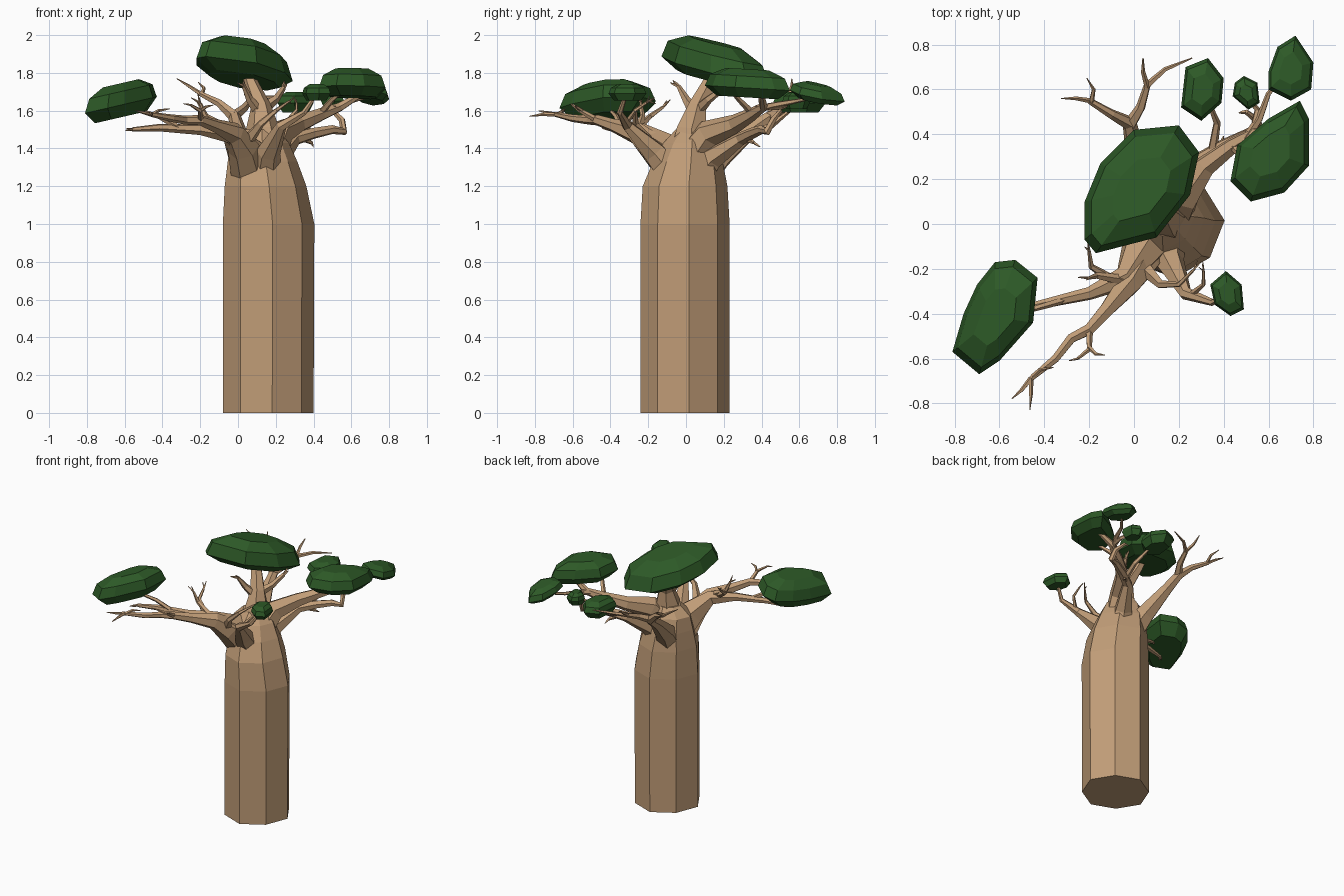
import bpy, bmesh, math, random
from mathutils import Vector, Quaternion

random.seed(4)


def material(name, rgb):
    m = bpy.data.materials.new(name)
    m.diffuse_color = (*rgb, 1)
    return m


BARK = material("bark", (0.53, 0.335, 0.185))
LEAF = material("leaf", (0.026, 0.1, 0.02))


def finish(name, bm, mat):
    bmesh.ops.recalc_face_normals(bm, faces=bm.faces)
    me = bpy.data.meshes.new(name)
    bm.to_mesh(me)
    bm.free()
    me.materials.append(mat)
    ob = bpy.data.objects.new(name, me)
    bpy.context.collection.objects.link(ob)


def skin_rings(bm, rings):
    rings = [[bm.verts.new(p) for p in r] for r in rings]
    n = len(rings[0])
    for a, b in zip(rings, rings[1:]):
        for i in range(n):
            j = (i + 1) % n
            bm.faces.new((a[i], a[j], b[j], b[i]))
    bm.faces.new(rings[0][::-1])
    bm.faces.new(rings[-1])


def sweep(bm, path, sides=6):
    """Tube through (x, y, z, radius) points."""
    pts = [Vector(p[:3]) for p in path]
    prev, rot, rings = Vector((0, 0, 1)), Quaternion(), []
    for i, p in enumerate(pts):
        d = (pts[min(i + 1, len(pts) - 1)] - pts[max(i - 1, 0)]).normalized()
        rot = prev.rotation_difference(d) @ rot
        prev, r = d, path[i][3]
        rings.append([p + rot @ Vector((r * math.cos(t), r * math.sin(t), 0))
                      for t in (math.tau * k / sides for k in range(sides))])
    skin_rings(bm, rings)


def limb(name, *paths, twigs=2, length=0.09):
    """Main branch, its side branches and small forked twigs at blunt tips."""
    bm = bmesh.new()
    for k, path in enumerate(paths):
        sweep(bm, path, 6 if k == 0 else 5)
        if path[-1][3] < 0.004:
            continue
        tip, before = Vector(path[-1][:3]), Vector(path[-2][:3])
        d = (tip - before).normalized()
        for _ in range(twigs):
            off = Vector([random.uniform(-0.7, 0.7) for _ in range(3)])
            e = tip + (d + off).normalized() * length * random.uniform(0.6, 1)
            r = path[-1][3] * 0.8
            sweep(bm, [(*tip, r), (*tip.lerp(e, 0.5), r * 0.8), (*e, 0.002)], 4)
    finish(name, bm, BARK)


def canopy(name, outline, z, up, down, sx=0.0, sy=0.0):
    """Faceted leaf cushion: hull of scaled copies of its plan outline."""
    cx = (min(p[0] for p in outline) + max(p[0] for p in outline)) / 2
    cy = (min(p[1] for p in outline) + max(p[1] for p in outline)) / 2
    bm = bmesh.new()
    for s, h in ((0.72, -down), (1, 0), (0.88, up * 0.62), (0.5, up)):
        for x, y in outline:
            dx, dy = (x - cx) * s, (y - cy) * s
            bm.verts.new((cx + dx, cy + dy, z + h + sx * dx + sy * dy))
    res = bmesh.ops.convex_hull(bm, input=bm.verts)
    junk = [v for v in res["geom_interior"] if isinstance(v, bmesh.types.BMVert)]
    bmesh.ops.delete(bm, geom=junk, context='VERTS')
    bmesh.ops.dissolve_limit(bm, angle_limit=math.radians(5),
                             verts=bm.verts, edges=bm.edges)
    finish(name, bm, LEAF)


# Eight-sided trunk, narrowing into the shoulders: z, cx, cy, rx, ry
bm = bmesh.new()
rings = []
for z, cx, cy, rx, ry in ((0, .16, -.005, .241, .237), (1, .162, -.005, .243, .237),
                          (1.2, .146, -.005, .217, .225), (1.33, .13, .01, .185, .185),
                          (1.43, .115, .02, .155, .14), (1.5, .12, .03, .09, .085)):
    ring = []
    for k in range(8):
        a, s = math.radians(5 + 45 * k), (1, .95)[k % 2]
        ring.append((cx + s * rx * math.cos(a), cy + s * ry * math.sin(a), z))
    rings.append(ring)
skin_rings(bm, rings)
finish("trunk", bm, BARK)

# Central limb under the crown
limb("central_limb",
     [(.14, .02, 1.36, .12), (.13, .03, 1.5, .09), (.12, .06, 1.62, .055),
      (.07, .12, 1.74, .04), (.05, .16, 1.81, .03)],
     [(.12, .05, 1.58, .035), (.06, .0, 1.66, .022), (.03, -.04, 1.73, .012)],
     [(.12, .06, 1.6, .035), (.2, .12, 1.66, .022), (.24, .2, 1.72, .014)],
     length=.06)

# Front left shoulder, splitting into the two long left branches
limb("left_limb",
     [(.1, .02, 1.22, .1), (.04, -.11, 1.39, .1), (-.04, -.24, 1.48, .055),
      (-.2, -.31, 1.5, .03), (-.42, -.36, 1.51, .02), (-.56, -.39, 1.5, .012)],
     [(-.3, -.335, 1.5, .018), (-.42, -.37, 1.57, .014), (-.52, -.4, 1.6, .01)],
     [(-.08, -.26, 1.5, .025), (-.19, -.19, 1.57, .014), (-.2, -.12, 1.62, .008)],
     [(-.05, -.25, 1.5, .025), (-.17, -.23, 1.57, .015), (-.2, -.24, 1.64, .008)],
     length=.07)
limb("front_left_limb",
     [(.08, .0, 1.2, .11), (.03, -.17, 1.4, .085), (-.02, -.26, 1.48, .06),
      (-.12, -.38, 1.52, .036), (-.2, -.47, 1.55, .028), (-.28, -.51, 1.55, .024),
      (-.35, -.6, 1.56, .02), (-.46, -.69, 1.58, .013)],
     [(-.46, -.69, 1.58, .012), (-.46, -.76, 1.58, .009), (-.465, -.83, 1.57, .002)],
     [(-.46, -.69, 1.58, .012), (-.5, -.74, 1.59, .009), (-.545, -.78, 1.6, .002)],
     [(-.45, -.68, 1.58, .012), (-.42, -.65, 1.6, .009), (-.36, -.64, 1.61, .002)],
     [(-.2, -.47, 1.55, .018), (-.2, -.56, 1.6, .012), (-.25, -.6, 1.63, .007)],
     [(-.2, -.55, 1.6, .011), (-.17, -.58, 1.62, .008), (-.13, -.585, 1.63, .002)],
     twigs=1, length=.05)

# Front right limb carrying the small front cushion
limb("front_right_limb",
     [(.14, -.02, 1.2, .09), (.16, -.17, 1.38, .065), (.23, -.31, 1.52, .03),
      (.35, -.35, 1.59, .016), (.41, -.32, 1.68, .01)],
     [(.05, -.2, 1.44, .035), (.12, -.27, 1.53, .02), (.2, -.27, 1.6, .012),
      (.27, -.2, 1.65, .006)],
     [(.25, -.32, 1.53, .016), (.31, -.27, 1.6, .01), (.31, -.21, 1.64, .006)],
     length=.05)

# Back right limb to the right cushions
limb("right_limb",
     [(.16, .02, 1.34, .1), (.22, .12, 1.48, .075), (.32, .26, 1.53, .05),
      (.44, .35, 1.58, .036), (.54, .41, 1.62, .025), (.64, .4, 1.68, .016)],
     [(.5, .38, 1.61, .022), (.56, .47, 1.63, .017), (.6, .58, 1.65, .012),
      (.68, .68, 1.67, .008)],
     [(.54, .45, 1.62, .018), (.55, .51, 1.62, .014), (.5, .57, 1.65, .008)],
     [(.44, .35, 1.59, .02), (.5, .28, 1.66, .014), (.55, .24, 1.7, .008)],
     twigs=1, length=.05)
limb("lower_right_limb",
     [(.16, .02, 1.2, .09), (.21, .14, 1.35, .065), (.3, .29, 1.45, .036),
      (.4, .35, 1.48, .03), (.5, .4, 1.5, .024), (.56, .43, 1.49, .022),
      (.55, .46, 1.55, .018), (.5, .5, 1.6, .012)],
     [(.35, .33, 1.47, .022), (.37, .45, 1.52, .017), (.33, .55, 1.6, .009)],
     [(.33, .31, 1.46, .02), (.39, .36, 1.43, .01)],
     twigs=1, length=.05)

# Bare back limb with its two forks
limb("back_limb",
     [(.11, .02, 1.18, .1), (.05, .18, 1.36, .07), (0, .35, 1.5, .042),
      (-.02, .45, 1.57, .034), (-.1, .49, 1.64, .022), (-.2, .55, 1.69, .014)],
     [(-.2, .55, 1.69, .012), (-.26, .56, 1.73, .009), (-.325, .56, 1.77, .002)],
     [(-.19, .545, 1.69, .012), (-.18, .6, 1.72, .009), (-.21, .65, 1.75, .002)],
     [(-.02, .44, 1.57, .03), (.03, .52, 1.61, .022), (.06, .62, 1.65, .016),
      (.14, .69, 1.67, .011), (.26, .74, 1.68, .003)],
     [(.06, .61, 1.65, .014), (.04, .68, 1.69, .01), (.04, .74, 1.73, .003)],
     twigs=0)

# Leaf cushions
canopy("crown_leaves", [(-.22, -.07), (-.17, -.13), (.1, -.06), (.25, .13), (.29, .32),
                        (.2, .44), (0, .42), (-.15, .27), (-.22, .1)],
       1.81, .15, .05, -.07, -.22)
canopy("left_leaves", [(-.81, -.57), (-.69, -.67), (-.6, -.61), (-.45, -.44), (-.43, -.24),
                       (-.53, -.16), (-.62, -.17), (-.7, -.27), (-.76, -.4)],
       1.63, .115, .065, .23)
canopy("right_leaves", [(.43, .19), (.52, .1), (.67, .14), (.78, .26), (.78, .47),
                        (.74, .55), (.6, .47), (.46, .35)], 1.72, .1, .05, 0, -.06)
canopy("far_right_leaves", [(.6, .6), (.7, .55), (.79, .6), (.8, .72), (.72, .84),
                            (.64, .79), (.6, .68)], 1.68, .06, .03, -.15, -.2)
canopy("back_leaves", [(.21, .52), (.3, .46), (.39, .54), (.4, .65), (.33, .74),
                       (.23, .7)], 1.64, .06, .05)
canopy("small_leaves", [(.44, .57), (.51, .51), (.56, .54), (.55, .63), (.49, .66),
                        (.45, .63)], 1.65, .045, .04)
canopy("front_leaves", [(.34, -.27), (.41, -.21), (.48, -.27), (.49, -.38), (.43, -.41),
                        (.36, -.36)], 1.69, .05, .035)
